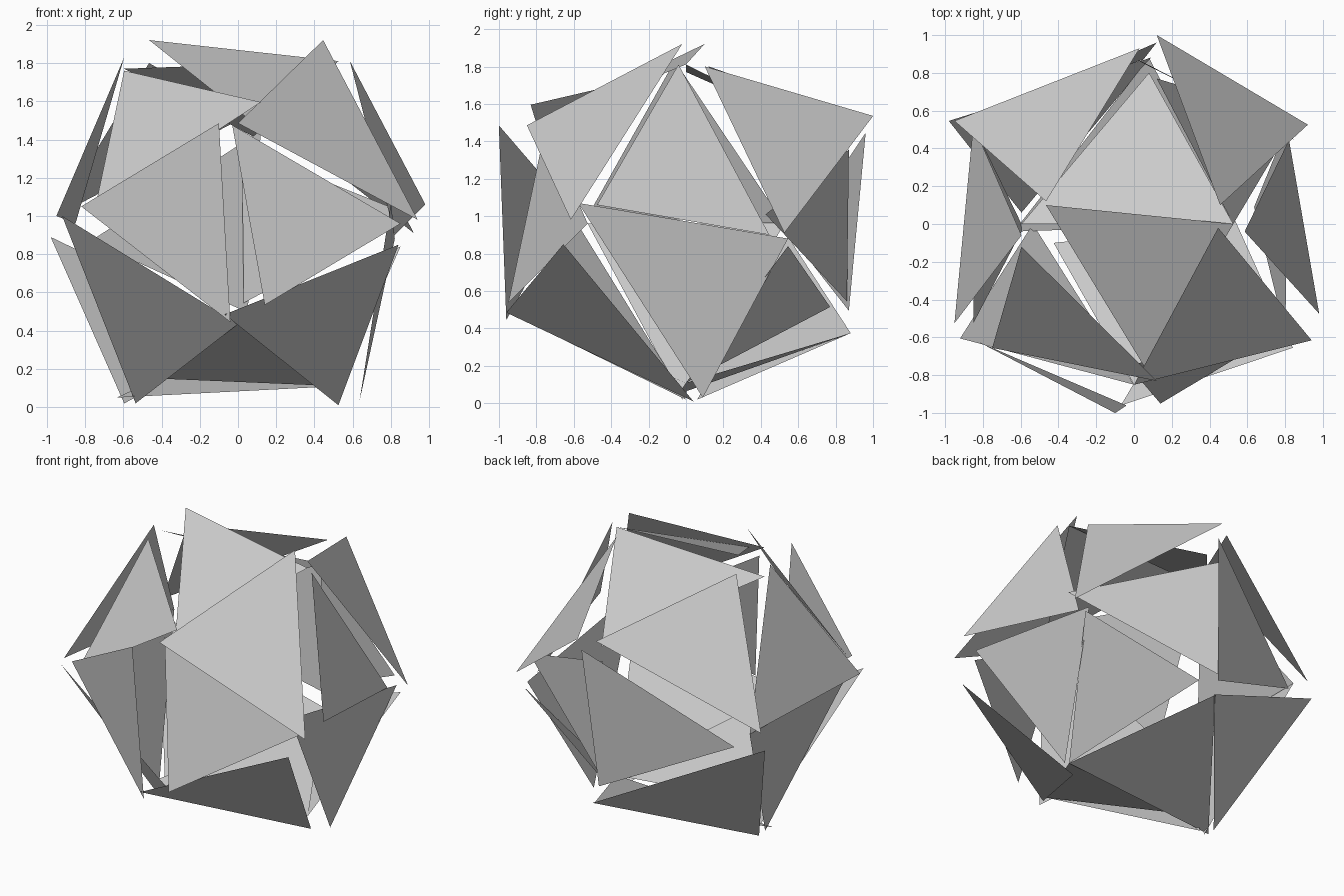
import bpy, bmesh
from mathutils import Vector

if "Cube" in bpy.data.objects:
    bpy.data.objects.remove(bpy.data.objects["Cube"])

# Regular icosahedron corners, unit radius, centred at mid height
A, B, MID = 0.5257, 0.8507, 0.96
corner = {}
for s, lo in ((-1, "-"), (1, "+")):
    for t, hi in ((-1, "-"), (1, "+")):
        corner["x" + lo + hi] = Vector((s * B, t * A, MID))       # side ring
        corner["y" + lo + hi] = Vector((0, s * B, MID + t * A))   # front / back
        corner["z" + lo + hi] = Vector((t * A, 0, MID + s * B))   # bottom / top

# How far each loose panel's corners are knocked out of place (hundredths);
# corners not named stay on the regular solid
knock = {
    "y-+ y-- x--": {"y-+": (-10, -15, 0), "x--": (3, -10, 9), "y--": (-4, -11, 1)},
    "y-+ y-- x+-": {"y-+": (-3, 10, -1), "y--": (14, -10, 10)},
    "y-+ z+- x--": {"y-+": (12, 2, 11), "z+-": (-7, -12, -5), "x--": (10, -13, 7)},
    "y-+ z++ x+-": {"z++": (-8, -2, 11), "x+-": (9, -9, 2)},
    "z+- z++ y-+": {"z+-": (6, 10, 11), "y-+": (7, 7, 1)},
    "z+- z++ y++": {"z+-": (-7, 0, -4), "y++": (8, -5, -7)},
    "y++ z++ x++": {"y++": (12, 15, 5), "z++": (-7, 10, -1), "x++": (7, 0, -5)},
    "y++ z+- x-+": {"y++": (3, 8, 3), "z+-": (6, 12, -1), "x-+": (-10, 2, 4)},
    "x+- x++ z++": {"x+-": (13, 5, 10), "x++": (-3, -8, -6), "z++": (6, -4, 0)},
    "x-- x-+ z+-": {"x--": (-10, 0, 4), "z+-": (-7, -6, 2)},
    "x+- x++ z-+": {"x+-": (-5, -5, 11), "x++": (-3, 2, -8), "z-+": (11, 9, -8)},
    "x-- x-+ z--": {"z--": (-6, -2, -9)},
    "y-- z-+ x+-": {"y--": (-7, -11, 5), "z-+": (0, 4, -10), "x+-": (-1, -13, -11)},
    "y-- z-- x--": {"x--": (-7, -8, 4), "z--": (-1, 0, -9)},
    "z-- z-+ y--": {"z--": (10, -10, 4)},
    "z-- z-+ y+-": {"z--": (-11, -4, -6), "y+-": (8, 3, -6)},
    "y+- z-+ x++": {"y+-": (12, -8, 8), "x++": (0, 2, -12)},
    "y+- z-- x-+": {"y+-": (9, 3, -6), "z--": (-7, 6, -9), "x-+": (-13, 2, -7)},
    "y++ y+- x++": {"y++": (2, 2, -13), "y+-": (3, 1, 11), "x++": (4, -10, 5)},
    "y++ y+- x-+": {"y++": (12, 11, -4), "y+-": (5, 2, 6), "x-+": (8, 5, -9)},
}

# Loose triangular panels forming the broken shell
bm = bmesh.new()
for names, moves in knock.items():
    pts = [corner[n] + Vector(moves.get(n, (0, 0, 0))) / 100 for n in names.split()]
    normal = (pts[1] - pts[0]).cross(pts[2] - pts[0])
    if normal.dot(sum(pts, Vector()) / 3 - Vector((0, 0, MID))) < 0:
        pts.reverse()                                   # face outwards
    bm.faces.new([bm.verts.new(p) for p in pts])
mesh = bpy.data.meshes.new("broken_shell")
bm.to_mesh(mesh)
bm.free()
bpy.context.collection.objects.link(bpy.data.objects.new("broken_shell", mesh))
